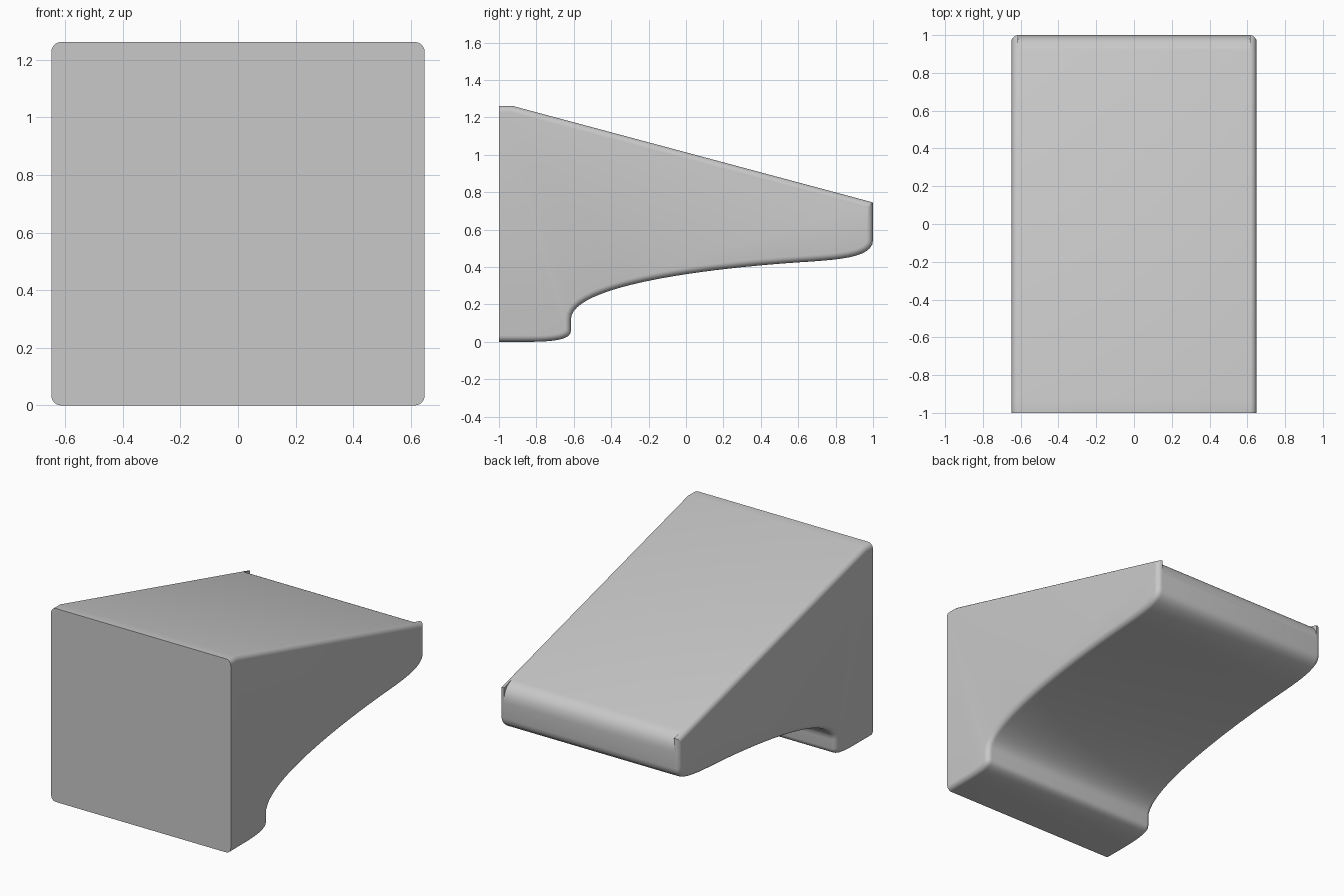
import bpy, bmesh, math
from mathutils import Vector

if "Cube" in bpy.data.objects:
    bpy.data.objects.remove(bpy.data.objects["Cube"])

HALF_W, R = 0.648, 0.034        # half width, side edge rounding
TIP = Vector((1.0, 0.745))      # sharp rear upper corner (y, z)


def bezier(pts, n):
    a, b, c, d = [Vector(p) for p in pts]
    out = []
    for i in range(n + 1):
        t = i / n
        s = 1 - t
        out.append(a * s**3 + b * 3 * s * s * t + c * 3 * s * t * t + d * t**3)
    return out


# Underside, counter-clockwise: foot, concave sweep, rounded lower nose
under = [Vector((-1, 0))]
under += bezier([(-0.85, 0), (-0.7, 0), (-0.615, 0.012), (-0.615, 0.06)], 8)
under += bezier([(-0.615, 0.12), (-0.615, 0.30), (0.1, 0.395), (0.68, 0.43)], 24)
under += bezier([(0.68, 0.43), (0.86, 0.443), (1, 0.46), (1, 0.545)], 10)[1:]

# Upper nose: rounded between the sides, pointed at the side fins
a, b = Vector((1, 0.65)), Vector((0.915, 0.768))
rounded, pointed = [], []
for i in range(11):
    t = i / 10
    rounded.append(a * (1 - t)**2 + TIP * 2 * t * (1 - t) + b * t * t)
    pointed.append(a.lerp(TIP, 2 * t) if t <= 0.5 else TIP.lerp(b, 2 * t - 1))
top = [Vector((-0.93, 1.262)), Vector((-1, 1.262))]
core = under + rounded + top
fin = under + pointed + top


def inset(loop, d):
    """Move the outline inward, leaving the flat front plane in place."""
    out = []
    for i, p in enumerate(loop):
        if i == 0:
            out.append(p + Vector((0, d)))
        elif i == len(loop) - 1:
            out.append(p - Vector((0, d)))
        else:
            e1 = (p - loop[i - 1]).normalized()
            e2 = (loop[i + 1] - p).normalized()
            n1, n2 = Vector((-e1.y, e1.x)), Vector((-e2.y, e2.x))
            out.append(p + (n1 + n2) * (d / (1 + n1.dot(n2))))
    return out


# Cross-sections from the centre outward, then mirrored to the other side
side = [(HALF_W - R, core), (HALF_W - R, fin)]
for k in range(1, 7):
    ang = math.radians(15 * k)
    side.append((HALF_W - R + R * math.sin(ang), inset(fin, R * (1 - math.cos(ang)))))
sections = [(-x, l) for x, l in reversed(side)] + side

bm = bmesh.new()
rings = [[bm.verts.new((x, p.x, p.y)) for p in loop] for x, loop in sections]
n = len(core)
for r1, r2 in zip(rings, rings[1:]):
    for i in range(n):
        j = (i + 1) % n
        bm.faces.new((r1[i], r1[j], r2[j], r2[i]))
bm.faces.new(rings[0])
bm.faces.new(rings[-1])
bmesh.ops.remove_doubles(bm, verts=bm.verts, dist=1e-5)
bmesh.ops.recalc_face_normals(bm, faces=bm.faces)

mesh = bpy.data.meshes.new("sloped_bracket")
bm.to_mesh(mesh)
bm.free()
body = bpy.data.objects.new("sloped_bracket", mesh)
bpy.context.collection.objects.link(body)

grey = bpy.data.materials.new("light grey")
grey.diffuse_color = (0.58, 0.58, 0.58, 1)
grey.use_nodes = True
grey.node_tree.nodes["Principled BSDF"].inputs["Base Color"].default_value = grey.diffuse_color
mesh.materials.append(grey)

# Smooth curves with crisp front and fin edges
bpy.context.view_layer.objects.active = body
body.select_set(True)
bpy.ops.object.shade_smooth_by_angle(angle=math.radians(30))
